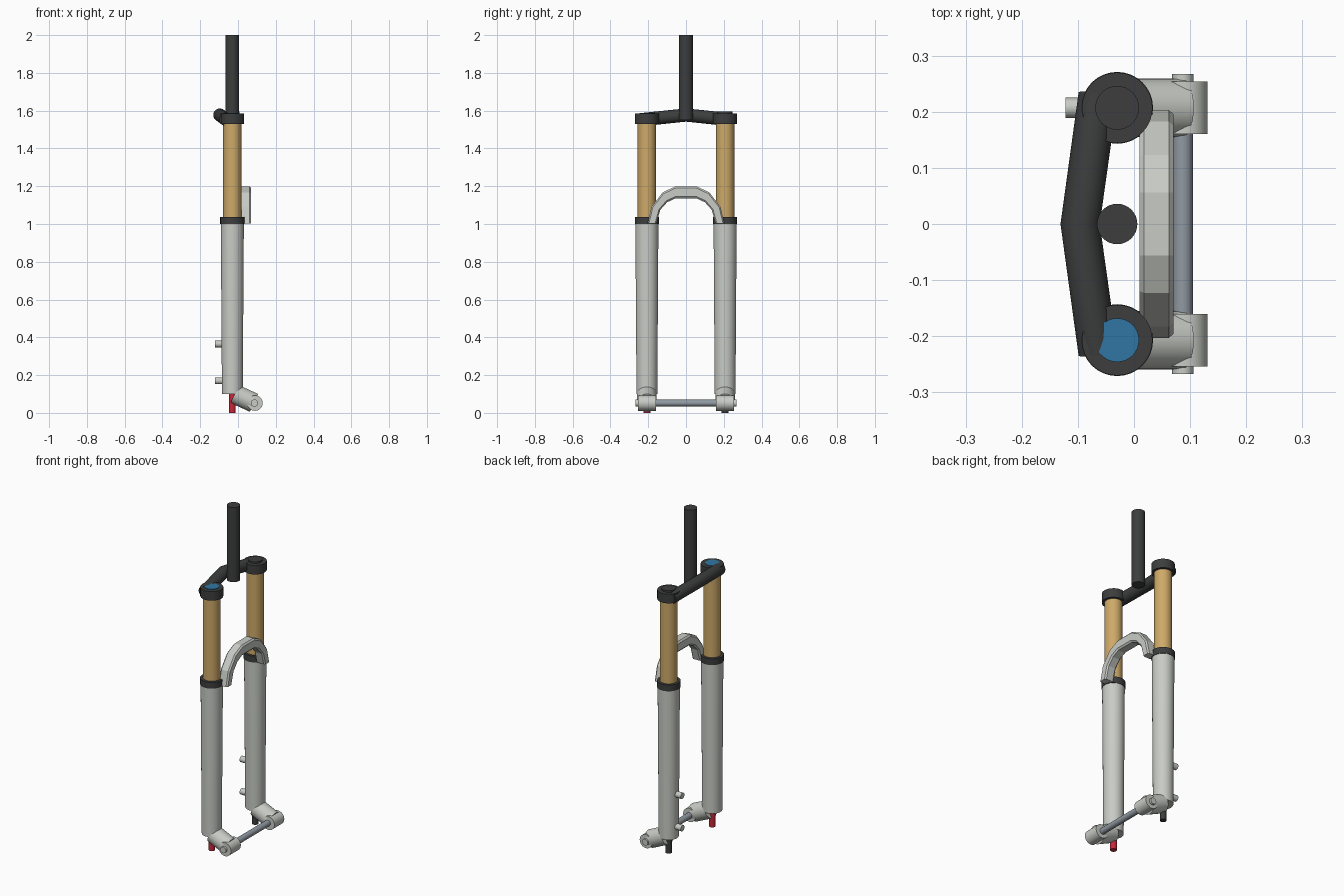
import bpy, bmesh, math
from mathutils import Vector

if "Cube" in bpy.data.objects:
    bpy.data.objects.remove(bpy.data.objects["Cube"])


def material(name, rgb):
    m = bpy.data.materials.new(name)
    m.diffuse_color = (*rgb, 1)
    m.use_nodes = True
    m.node_tree.nodes["Principled BSDF"].inputs["Base Color"].default_value = m.diffuse_color
    return m


SILVER = material("silver", (0.58, 0.60, 0.56))
BLACK = material("black", (0.045, 0.047, 0.046))
GOLD = material("gold", (0.62, 0.40, 0.14))
BLUE = material("blue", (0.03, 0.18, 0.36))
RED = material("red", (0.58, 0.02, 0.04))
STEEL = material("steel", (0.28, 0.32, 0.36))

LEG_X, LEG_Y = -0.03, 0.207
AXLE_X, AXLE_Z = 0.09, 0.052


def finish(obj, name, mat):
    obj.name = name
    obj.data.materials.append(mat)
    bpy.ops.object.select_all(action='DESELECT')
    obj.select_set(True)
    bpy.context.view_layer.objects.active = obj
    return obj


def rod(name, a, b, r1, mat, r2=None, sides=32):
    """Cylinder or cone from point a (radius r1) to point b (radius r2)."""
    a, b = Vector(a), Vector(b)
    d = b - a
    bpy.ops.mesh.primitive_cone_add(vertices=sides, radius1=r1, radius2=r1 if r2 is None else r2,
                                    depth=d.length, location=(a + b) / 2,
                                    rotation=d.to_track_quat('Z', 'Y').to_euler())
    obj = finish(bpy.context.object, name, mat)
    bpy.ops.object.shade_smooth_by_angle(angle=math.radians(35))
    return obj


def upright(name, y, z1, z2, r1, mat, r2=None):
    return rod(name, (LEG_X, y, z1), (LEG_X, y, z2), r1, mat, r2)


# Steerer tube
upright("steerer_tube", 0, 1.55, 2.0, 0.036, BLACK)

# Bent crown bar behind the steerer
curve = bpy.data.curves.new("crown", 'CURVE')
curve.dimensions = '3D'
curve.bevel_depth = 0.035
curve.bevel_resolution = 6
curve.use_fill_caps = True
spline = curve.splines.new('POLY')
spline.points.add(2)
for p, co in zip(spline.points, [(-0.064, -0.23, 1.553), (-0.096, 0, 1.577), (-0.064, 0.23, 1.553)]):
    p.co = (*co, 1)
crown = bpy.data.objects.new("crown", curve)
bpy.context.collection.objects.link(crown)
finish(crown, "crown", BLACK)
bpy.ops.object.convert(target='MESH')
bpy.ops.object.shade_smooth_by_angle(angle=math.radians(35))

# Two legs, from crown clamp to dropout
for side, s in (("right", -1), ("left", 1)):
    y = s * LEG_Y
    upright(side + "_crown_clamp", y, 1.53, 1.585, 0.063, BLACK)
    upright(side + "_top_dial", y, 1.57, 1.588 if s < 0 else 1.595, 0.039, BLUE if s < 0 else BLACK)
    upright(side + "_stanchion", y, 0.98, 1.54, 0.0485, GOLD)
    upright(side + "_wiper_seal", y, 1.0, 1.038, 0.064, BLACK)
    upright(side + "_lower_leg", y, 0.1, 1.005, 0.055, SILVER, 0.061)
    rod(side + "_dropout_arm", (-0.018, y, 0.1), (0.085, y, 0.053), 0.052, SILVER)
    rod(side + "_dropout_boss", (AXLE_X, y - 0.047, AXLE_Z), (AXLE_X, y + 0.047, AXLE_Z), 0.041, SILVER)
    rod(side + "_axle_cap", (AXLE_X - 0.003, s * 0.24, AXLE_Z), (AXLE_X - 0.003, s * 0.267, AXLE_Z), 0.019, SILVER)
    upright(side + "_bottom_knob", y, 0.0, 0.11, 0.018, RED if s < 0 else BLACK)

# Through axle
rod("axle", (AXLE_X - 0.003, -0.26, AXLE_Z), (AXLE_X - 0.003, 0.26, AXLE_Z), 0.018, STEEL)

# Brake mounts on one leg
for i, z in enumerate((0.17, 0.365)):
    rod(f"brake_mount_{i + 1}", (-0.122, LEG_Y, z), (-0.05, LEG_Y, z), 0.018, SILVER)

# Faceted arch: half outline mirrored, swept as a chamfered section
outer = [(0.203, 1.003), (0.183, 1.09), (0.123, 1.168), (0.056, 1.199)]
inner = [(0.157, 1.003), (0.136, 1.075), (0.100, 1.115), (0.056, 1.136)]
outer += [(-y, z) for y, z in reversed(outer)]
inner += [(-y, z) for y, z in reversed(inner)]
bm = bmesh.new()
section = [(0.010, 0.85), (0.018, 1.0), (0.062, 1.0), (0.070, 0.85),
           (0.070, 0.15), (0.062, 0.0), (0.018, 0.0), (0.010, 0.15)]
rings = []
for o, i in zip(outer, inner):
    o, i = Vector(o), Vector(i)
    rings.append([bm.verts.new((x, *i.lerp(o, t))) for x, t in section])
n = len(section)
for r, q in zip(rings, rings[1:]):
    for k in range(n):
        bm.faces.new((r[k], r[(k + 1) % n], q[(k + 1) % n], q[k]))
bm.faces.new(rings[0])
bm.faces.new(rings[-1])
bmesh.ops.recalc_face_normals(bm, faces=bm.faces)
mesh = bpy.data.meshes.new("arch")
bm.to_mesh(mesh)
bm.free()
arch = bpy.data.objects.new("arch", mesh)
bpy.context.collection.objects.link(arch)
finish(arch, "arch", SILVER)
